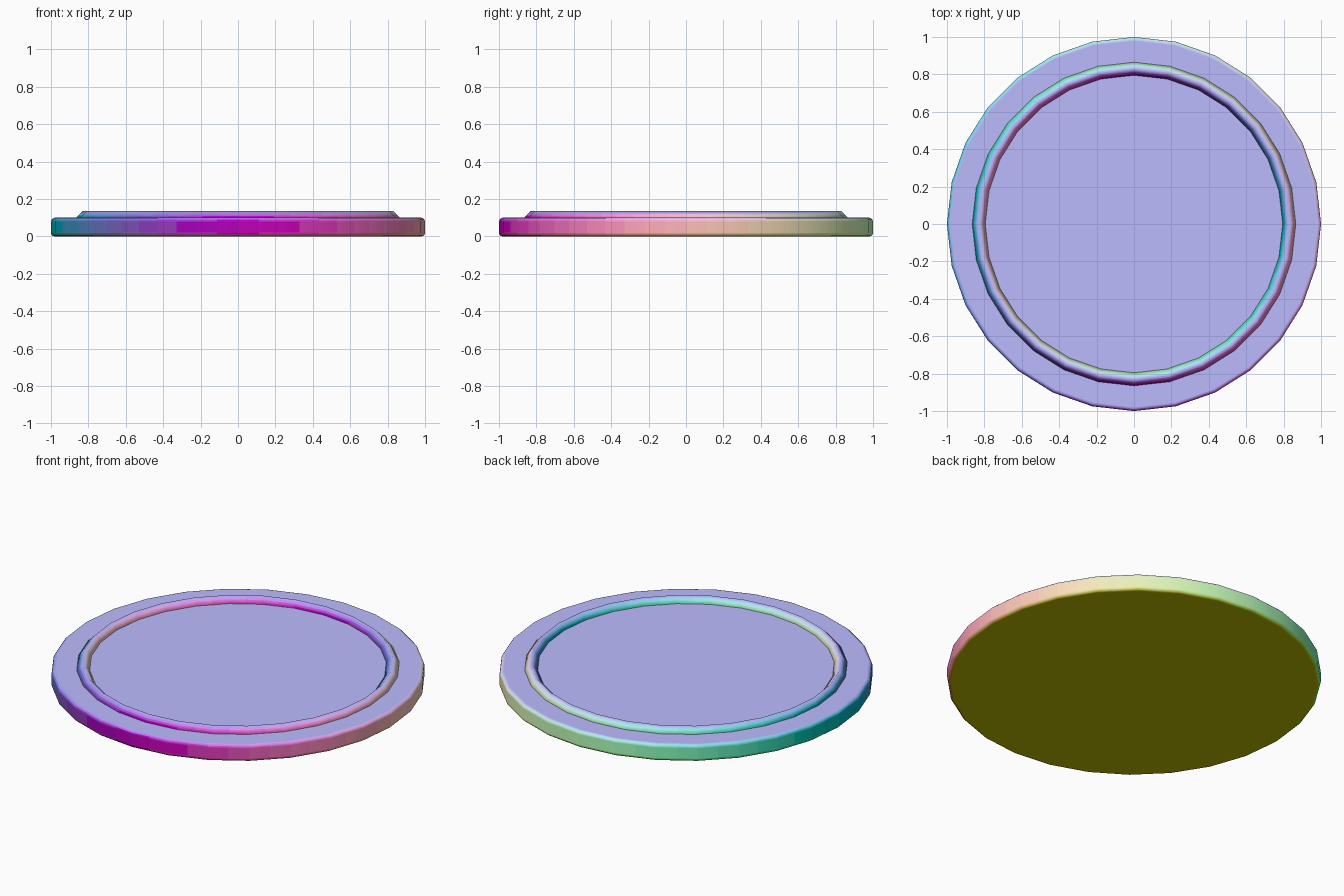
import bpy, math
from mathutils import Vector

if "Cube" in bpy.data.objects:
    bpy.data.objects.remove(bpy.data.objects["Cube"])

SIDES = 28      # corners of the round outline
SPLIT = 2       # colour steps along each straight side
materials = {}


def tint(n):
    """Material whose colour follows the direction the surface faces."""
    key = tuple(round((c * 0.5 + 0.5) * 24) / 24 for c in n)
    if key not in materials:
        mat = bpy.data.materials.new("facing_tint")
        mat.diffuse_color = (*key, 1.0)
        mat.use_nodes = True
        mat.node_tree.nodes["Principled BSDF"].inputs["Base Color"].default_value = mat.diffuse_color
        materials[key] = mat
    return materials[key]


def lathe(name, profile, closed):
    """Spin (radius, z, normal_r, normal_z) rows round z; open ends get caps."""
    verts, normals, faces = [], [], []
    cols = SIDES * SPLIT
    for r, z, nr, nz in profile:
        for i in range(cols):
            side, t = i // SPLIT, (i % SPLIT) / SPLIT
            a, b = (Vector((math.cos(k), math.sin(k), 0)) for k in
                    (2 * math.pi * side / SIDES, 2 * math.pi * (side + 1) / SIDES))
            d = a.lerp(b, t)
            verts.append(d * r + Vector((0, 0, z)))
            normals.append((d.normalized() * nr + Vector((0, 0, nz))).normalized())
    rows = len(profile)
    for j in range(rows if closed else rows - 1):
        k = (j + 1) % rows
        for i in range(cols):
            n = (i + 1) % cols
            faces.append((j * cols + i, j * cols + n, k * cols + n, k * cols + i))
    if not closed:
        faces.append(tuple(reversed(range(cols))))
        faces.append(tuple(range((rows - 1) * cols, rows * cols)))

    mesh = bpy.data.meshes.new(name)
    mesh.from_pydata(verts, [], faces)
    slots = {}
    for poly in mesh.polygons:
        poly.use_smooth = True
        n = sum((normals[v] for v in poly.vertices), Vector()).normalized()
        mat = tint(n)
        if mat not in slots:
            slots[mat] = len(slots)
            mesh.materials.append(mat)
        poly.material_index = slots[mat]
    mesh.normals_split_custom_set_from_vertices(normals)
    obj = bpy.data.objects.new(name, mesh)
    bpy.context.collection.objects.link(obj)
    return obj


# Flat round plate with softened lower and upper rims
B, H = 0.02, 0.1
plate = []
for centre_z, start in ((B, -90), (H - B, 0)):
    for s in range(4):
        a = math.radians(start + 30 * s)
        c, n = math.cos(a), math.sin(a)
        plate.append((1 - B + B * c, centre_z + B * n, c, n))
lathe("plate_disc", plate, closed=False)

# Raised ridge: diamond-section ring half sunk into the top, softly shaded
R, W, STRIPS = 0.83, 0.035, 4
corners = [Vector(c) for c in ((1, 0), (0, 1), (-1, 0), (0, -1))]
ring = []
for q in range(4):
    for s in range(STRIPS):
        p = corners[q].lerp(corners[(q + 1) % 4], s / STRIPS)
        n = p.normalized()
        ring.append((R + W * p.x, H + W * p.y, n.x, n.y))
lathe("raised_ring", ring, closed=True)
